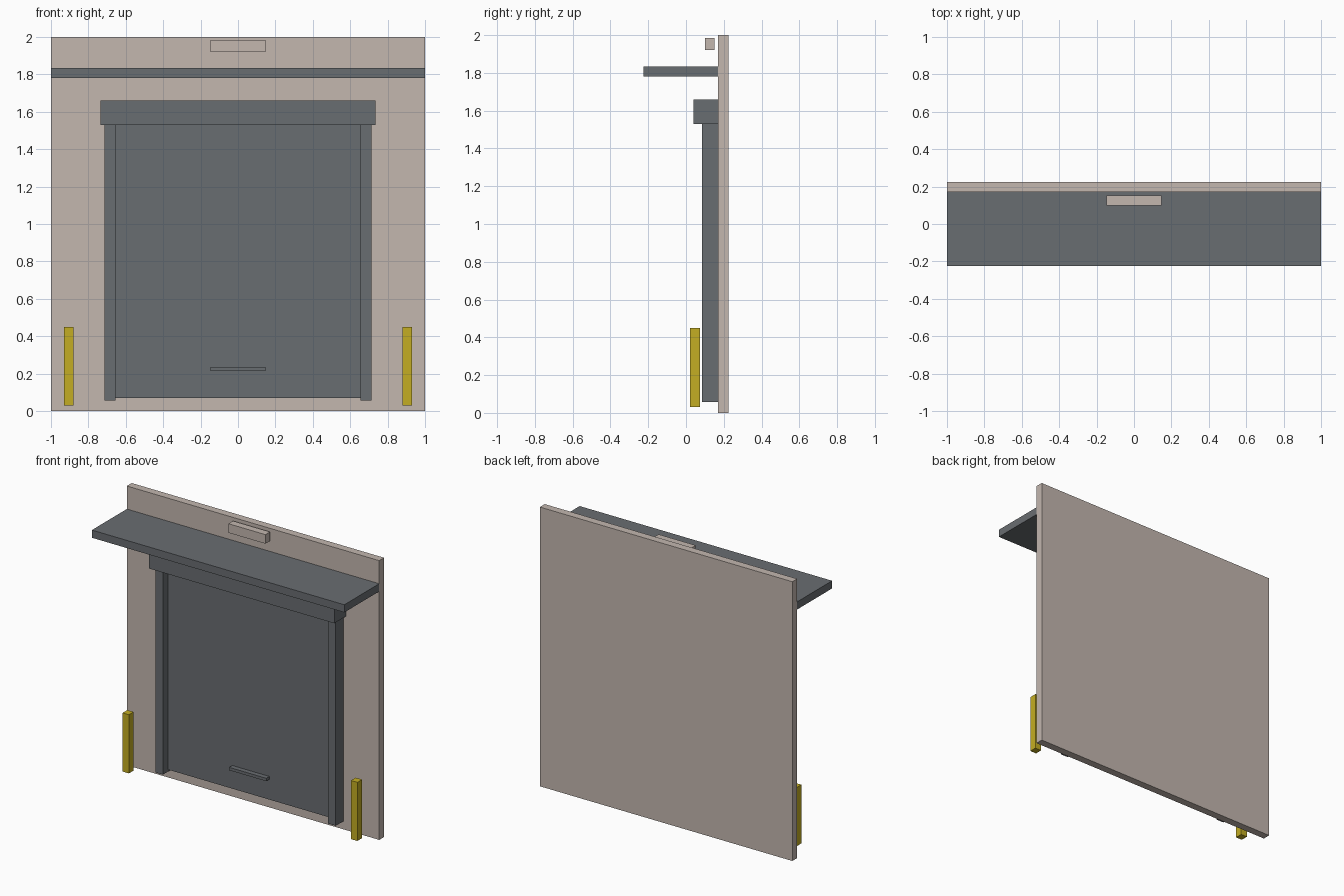
import bpy
import bmesh
from mathutils import Matrix, Vector

if "Cube" in bpy.data.objects:
    bpy.data.objects.remove(bpy.data.objects["Cube"])


def linear(c):
    c /= 255
    return c / 12.92 if c <= 0.04045 else ((c + 0.055) / 1.055) ** 2.4


def material(name, rgb):
    mat = bpy.data.materials.new(name)
    mat.use_nodes = True
    colour = [linear(c) for c in rgb] + [1]
    mat.diffuse_color = colour
    bsdf = mat.node_tree.nodes["Principled BSDF"]
    bsdf.inputs["Base Color"].default_value = colour
    bsdf.inputs["Roughness"].default_value = 0.8
    return mat


def box(name, mat, x, y, z):
    """Flat-shaded box spanning the given (low, high) range on each axis."""
    spans = (x, y, z)
    centre = Vector([(a + b) / 2 for a, b in spans])
    size = Vector([b - a for a, b in spans])
    bm = bmesh.new()
    bmesh.ops.create_cube(bm, size=1,
                          matrix=Matrix.Translation(centre) @ Matrix.Diagonal(size).to_4x4())
    mesh = bpy.data.meshes.new(name)
    bm.to_mesh(mesh)
    bm.free()
    mesh.materials.append(mat)
    obj = bpy.data.objects.new(name, mesh)
    bpy.context.collection.objects.link(obj)
    return obj


plaster = material("warm plaster", (195, 183, 175))
steel = material("grey steel", (105, 109, 113))
yellow = material("safety yellow", (196, 174, 35))

WALL_FRONT = 0.17

# Wall and the canopy above the door
box("wall", plaster, (-1, 1), (WALL_FRONT, 0.225), (0, 2))
box("canopy", steel, (-1, 1), (-0.225, WALL_FRONT), (1.78, 1.835))
box("wall_lamp", plaster, (-0.147, 0.147), (0.1, 0.152), (1.92, 1.985))

# Roller door
box("door_panel", steel, (-0.66, 0.66), (0.145, WALL_FRONT), (0.07, 1.55))
box("shutter_housing", steel, (-0.735, 0.735), (0.04, WALL_FRONT), (1.53, 1.66))
box("door_handle", steel, (-0.147, 0.147), (0.11, 0.148), (0.215, 0.236))

# Paired door rails and bollards
for side, s in (("left", 1), ("right", -1)):
    box(side + "_door_rail", steel, sorted((s * 0.655, s * 0.715)),
        (0.085, WALL_FRONT), (0.057, 1.53))
    box(side + "_bollard", yellow, sorted((s * 0.88, s * 0.93)),
        (0.022, 0.075), (0.03, 0.45))
